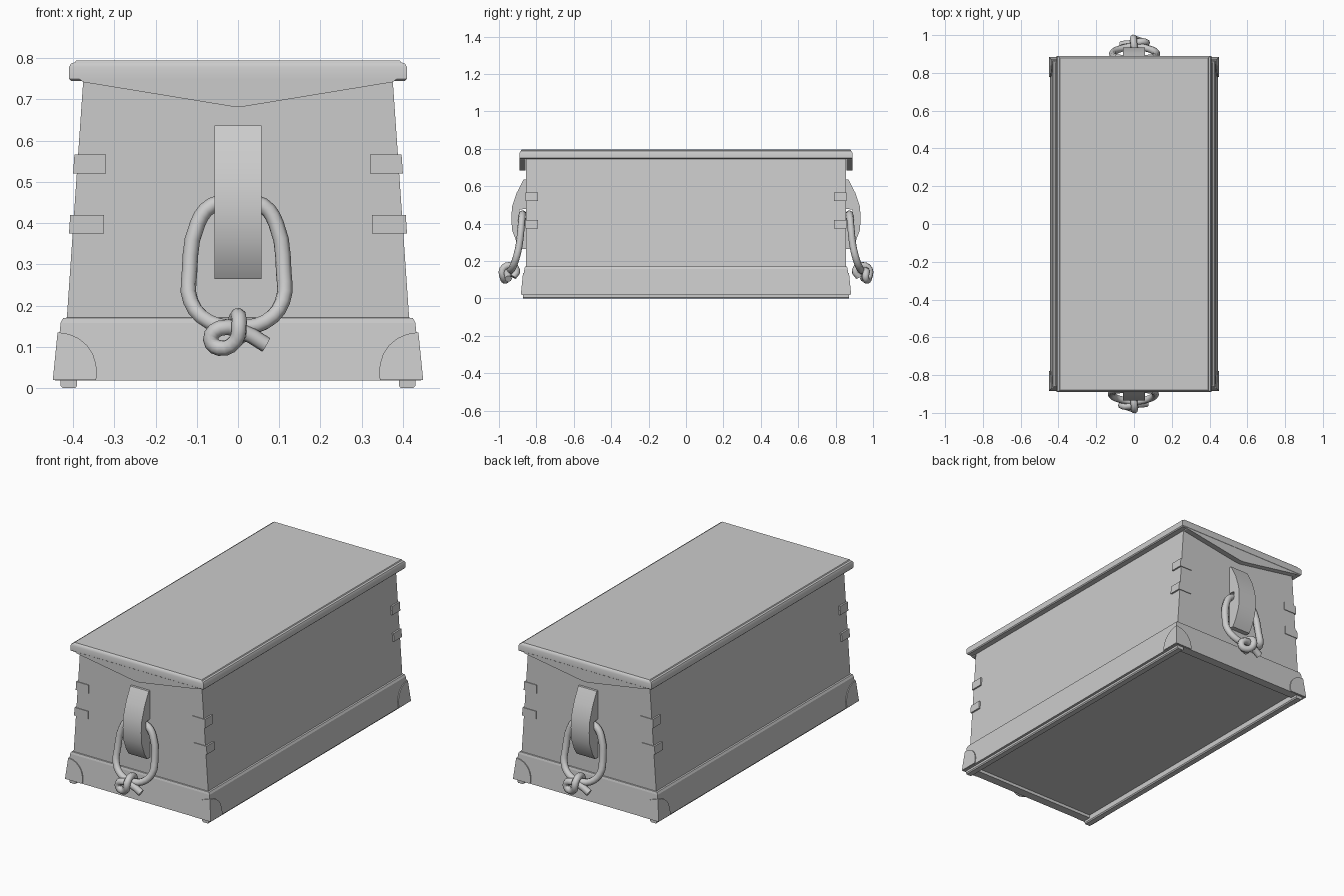
import bpy, bmesh
from math import sin, cos, pi
from mathutils import Matrix

cube = bpy.data.objects.get("Cube")
if cube:
    bpy.data.objects.remove(cube, do_unlink=True)

grey = bpy.data.materials.new("plain grey")
grey.use_nodes = True
colour = (0.6, 0.6, 0.6, 1)
grey.diffuse_color = colour
grey.node_tree.nodes["Principled BSDF"].inputs["Base Color"].default_value = colour


def loft(name, rings, bevel=0.0, smooth=False):
    """Join equal rings of points into one closed solid."""
    bm = bmesh.new()
    loops = [[bm.verts.new(p) for p in ring] for ring in rings]
    n = len(loops[0])
    for a, b in zip(loops, loops[1:]):
        for i in range(n):
            j = (i + 1) % n
            bm.faces.new((a[i], a[j], b[j], b[i]))
    bm.faces.new(loops[0])
    bm.faces.new(loops[-1])
    bmesh.ops.recalc_face_normals(bm, faces=bm.faces)
    mesh = bpy.data.meshes.new(name)
    bm.to_mesh(mesh)
    bm.free()
    mesh.materials.append(grey)
    obj = bpy.data.objects.new(name, mesh)
    bpy.context.collection.objects.link(obj)
    if bevel:
        mod = obj.modifiers.new("soft edges", "BEVEL")
        mod.width, mod.segments = bevel, 2
    if smooth:
        bpy.ops.object.select_all(action="DESELECT")
        obj.select_set(True)
        bpy.context.view_layer.objects.active = obj
        bpy.ops.object.shade_smooth_by_angle(angle=0.6)
    return obj


def rect(x0, x1, y0, y1, z):
    return [(x0, y0, z), (x1, y0, z), (x1, y1, z), (x0, y1, z)]


def centred(hx, hy, z):
    return rect(-hx, hx, -hy, hy, z)


def body_half(z):
    return 0.415 - 0.04 * (z - 0.17) / 0.58


def skirt_half(z):
    lean = 0.1 * (z - 0.02)
    return 0.444 - lean, 0.878 - lean


# Tapered chest body
loft("chest_body", [centred(body_half(z), 0.855, z) for z in (0.1, 0.76)])

# Base skirt with a recessed floor and a chamfered upper edge
loft("base_skirt", [centred(0.39, 0.83, 0.035), centred(0.39, 0.83, 0.018),
                    centred(0.444, 0.878, 0.018), centred(*skirt_half(0.158), 0.158),
                    centred(0.424, 0.861, 0.17), centred(0.405, 0.85, 0.172)])

# Lid with a rounded rim
lid = [(0.405, 0.885, 0.745), (0.41, 0.89, 0.75), (0.41, 0.89, 0.778),
       (0.405, 0.886, 0.787), (0.395, 0.882, 0.79), (0.392, 0.88, 0.795)]
loft("lid", [centred(*r) for r in lid], smooth=True)

# Runners under the long sides
for side, s in (("left", 1), ("right", -1)):
    loft(side + "_runner", [rect(s * a, s * b, -0.872, 0.872, z)
         for a, b, z in ((0.395, 0.425, 0), (0.39, 0.43, 0.006), (0.39, 0.43, 0.03))])

# Corner joints and quarter-round corner plates
arc = [(0.105 * cos(t * pi / 12), 0.03 + 0.105 * sin(t * pi / 12)) for t in range(7)]
outline = [(0, 0.02), (0.105, 0.02)] + arc
for sx, lr in ((1, "left"), (-1, "right")):
    for sy, fb in ((-1, "front"), (1, "back")):
        tag = fb + "_" + lr
        for level, z0, z1, x in (("lower", 0.375, 0.42, 0.325), ("upper", 0.52, 0.567, 0.32)):
            loft(tag + "_" + level + "_joint",
                 [rect(sx * x, sx * (body_half(z) + 0.009), sy * 0.79, sy * 0.859, z)
                  for z in (z0, z1)])
        end_plate, side_plate = [], []
        for off in (-0.004, 0.005):
            end_ring, side_ring = [], []
            for u, z in outline:
                hx, hy = skirt_half(z)
                end_ring.append((sx * (hx + 0.005 - u), sy * (hy + off), z))
                side_ring.append((sx * (hx + off), sy * (hy + 0.005 - u), z))
            end_plate.append(end_ring)
            side_plate.append(side_ring)
        loft(tag + "_end_corner_plate", end_plate)
        loft(tag + "_side_corner_plate", side_plate)


def rope(name, points, cyclic):
    curve = bpy.data.curves.new(name, "CURVE")
    curve.dimensions = "3D"
    curve.bevel_depth, curve.bevel_resolution = 0.019, 2
    curve.resolution_u = 3
    curve.use_fill_caps = True
    spline = curve.splines.new("BEZIER")
    spline.bezier_points.add(len(points) - 1)
    for bp, p in zip(spline.bezier_points, points):
        bp.co = p
        bp.handle_left_type = bp.handle_right_type = "AUTO"
    spline.use_cyclic_u = cyclic
    curve.materials.append(grey)
    obj = bpy.data.objects.new(name, curve)
    bpy.context.collection.objects.link(obj)
    return obj


# Ends: lid lip, cleat, rope loop and knot, turned round for the back
lip = [(-0.385, 0.75), (-0.375, 0.742), (-0.015, 0.683), (0.015, 0.683), (0.375, 0.742), (0.385, 0.75)]
cleat = [(-0.85, 0.637), (-0.868, 0.637), (-0.905, 0.565), (-0.93, 0.49), (-0.934, 0.43),
         (-0.93, 0.365), (-0.905, 0.3), (-0.882, 0.265), (-0.85, 0.265),
         (-0.85, 0.43), (-0.89, 0.435), (-0.89, 0.475), (-0.85, 0.48)]
half_loop = [(0.06, -0.876, 0.443), (0.092, -0.88, 0.4), (0.111, -0.893, 0.28),
             (0.108, -0.91, 0.21), (0.065, -0.93, 0.16)]
loop = [(0, -0.872, 0.452)] + half_loop + [(0, -0.94, 0.148)]
loop += [(-x * 1.06, y, z) for x, y, z in reversed(half_loop)]
knot = [(0.068, -0.95, 0.105), (0.015, -0.955, 0.135), (-0.045, -0.965, 0.145),
        (-0.066, -0.96, 0.118), (-0.045, -0.965, 0.097), (-0.005, -0.978, 0.115),
        (0.003, -0.981, 0.155), (0, -0.945, 0.176), (-0.005, -0.905, 0.15),
        (0.005, -0.925, 0.115)]
for fb, turn in (("front", 0), ("back", pi)):
    parts = [
        loft(fb + "_lid_lip", [[(x, y, z) for x, z in lip] for y in (-0.889, -0.858)]),
        loft(fb + "_cleat", [[(x, y, z) for y, z in cleat] for x in (-0.057, 0.057)], smooth=True),
        rope(fb + "_rope_loop", loop, True),
        rope(fb + "_rope_knot", knot, False)]
    for part in parts:
        part.matrix_world = Matrix.Rotation(turn, 4, "Z")
